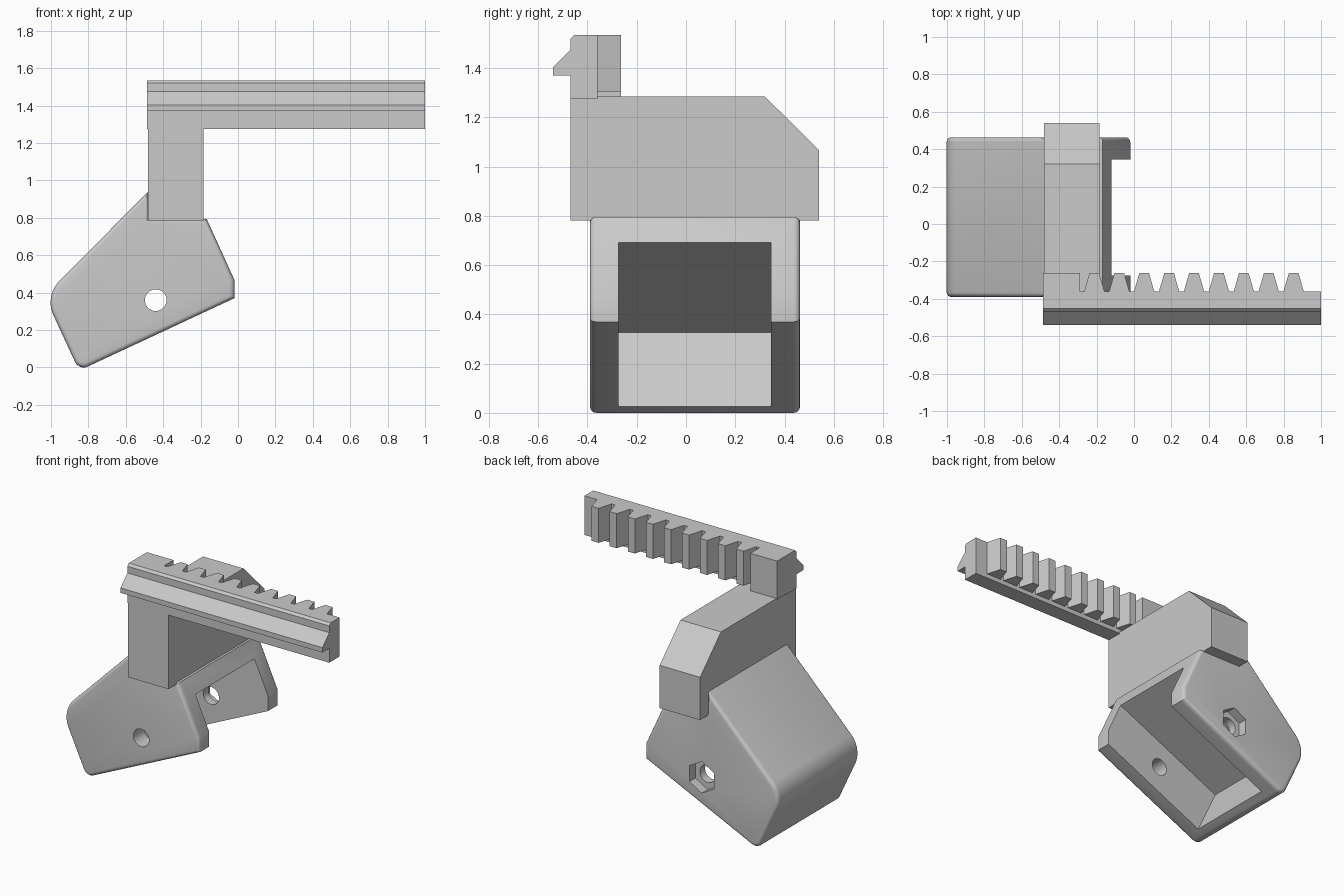
import bpy, bmesh, math
from mathutils import Vector

cube = bpy.data.objects.get("Cube")
if cube:
    bpy.data.objects.remove(cube, do_unlink=True)

grey = bpy.data.materials.new("light_grey")
grey.use_nodes = True
colour = (0.59, 0.59, 0.59, 1)
grey.diffuse_color = colour
grey.node_tree.nodes["Principled BSDF"].inputs["Base Color"].default_value = colour


def prism(name, points, axis, lo, hi, rim=0):
    """Extrude a 2D outline along an axis, optionally rounding both rims."""
    place = {"x": lambda p, t: (t, p[0], p[1]),
             "y": lambda p, t: (p[0], t, p[1]),
             "z": lambda p, t: (p[0], p[1], t)}[axis]
    bm = bmesh.new()
    ends = [bm.faces.new([bm.verts.new(place(p, t)) for p in points]) for t in (lo, hi)]
    n = len(points)
    a, b = (list(f.verts) for f in ends)
    for i in range(n):
        j = (i + 1) % n
        bm.faces.new((a[i], a[j], b[j], b[i]))
    bmesh.ops.recalc_face_normals(bm, faces=bm.faces)
    if rim:
        edges = [e for f in ends for e in f.edges]
        bmesh.ops.bevel(bm, geom=edges, offset=rim, segments=4, profile=0.5, affect="EDGES")
    mesh = bpy.data.meshes.new(name)
    bm.to_mesh(mesh)
    bm.free()
    mesh.materials.append(grey)
    ob = bpy.data.objects.new(name, mesh)
    bpy.context.collection.objects.link(ob)
    return ob


def ring(x, z, r, sides, turn=0):
    return [(x + r * math.cos(turn + math.tau * i / sides),
             z + r * math.sin(turn + math.tau * i / sides)) for i in range(sides)]


def fillet(before, corner, after, r, steps=8):
    """Arc replacing a corner between two straight runs."""
    c = Vector(corner)
    u, v = (Vector(before) - c).normalized(), (Vector(after) - c).normalized()
    half = u.angle(v) / 2
    centre = c + (u + v).normalized() * (r / math.sin(half))
    start = c + u * (r / math.tan(half)) - centre
    end = c + v * (r / math.tan(half)) - centre
    blends = [start.lerp(end, i / steps).normalized() for i in range(steps + 1)]
    return [tuple(centre + d * r) for d in blends]


def combine(ob, other, operation):
    mod = ob.modifiers.new(operation.lower(), "BOOLEAN")
    mod.operation, mod.object, mod.solver = operation, other, "EXACT"
    bpy.context.view_layer.objects.active = ob
    bpy.ops.object.modifier_apply(modifier=mod.name)
    bpy.data.objects.remove(other, do_unlink=True)


# Tilted clamp body with rounded corners and rims
tip, heel, back, peak = (-0.02, 0.37), (-0.85, -0.017), (-1.035, 0.383), (-0.478, 0.942)
outline = [(-0.02, 0.47), tip]
outline += fillet(tip, heel, back, 0.052)
outline += fillet(heel, back, peak, 0.165, 14)
outline += [peak, (-0.478, 0.795), (-0.168, 0.795)]
body = prism("clamp_body", outline, "y", -0.39, 0.463, rim=0.025)

# Open pocket between the two arms
along, down = Vector((0.906, 0.423)), Vector((0.423, -0.906))
corner = Vector((-0.9, 0.327))
pocket = [corner, corner + along * 1.2, corner + along * 1.2 + down * 0.7, corner + down * 0.7]
combine(body, prism("pocket_cutter", pocket, "y", -0.275, 0.345), "DIFFERENCE")

# Bolt hole and hexagonal nut recess
combine(body, prism("bolt_cutter", ring(-0.44, 0.36, 0.058, 32), "y", -0.7, 0.7), "DIFFERENCE")
combine(body, prism("nut_cutter", ring(-0.44, 0.36, 0.105, 6, math.pi / 6), "y", 0.4, 0.7),
        "DIFFERENCE")

# Upright post with sloped rear shoulder
prism("post", [(-0.468, 0.782), (0.54, 0.782), (0.54, 1.067), (0.32, 1.285),
               (-0.36, 1.285), (-0.36, 1.275), (-0.468, 1.275)], "x", -0.482, -0.184)

# Rack bar with a guide ridge along its front
prism("rack_bar", [(-0.36, 1.275), (-0.468, 1.275), (-0.468, 1.37), (-0.54, 1.37),
                   (-0.54, 1.403), (-0.468, 1.475), (-0.468, 1.52),
                   (-0.453, 1.535), (-0.36, 1.535)], "x", -0.487, 1.0)

# Solid end block and the row of teeth
root, crest = -0.36, -0.263
prism("rack_end_block", [(-0.487, root), (-0.29, root), (-0.29, crest), (-0.487, crest)],
      "z", 1.28, 1.535)
for i in range(9):
    x = -0.212 + 0.1332 * i
    prism(f"rack_tooth_{i + 1}", [(x - 0.054, root), (x + 0.054, root),
                                  (x + 0.026, crest), (x - 0.026, crest)], "z", 1.305, 1.535)

# Smooth the rounded body while keeping its edges crisp
bpy.ops.object.select_all(action="DESELECT")
body.select_set(True)
bpy.context.view_layer.objects.active = body
bpy.ops.object.shade_smooth_by_angle(angle=math.radians(30))
